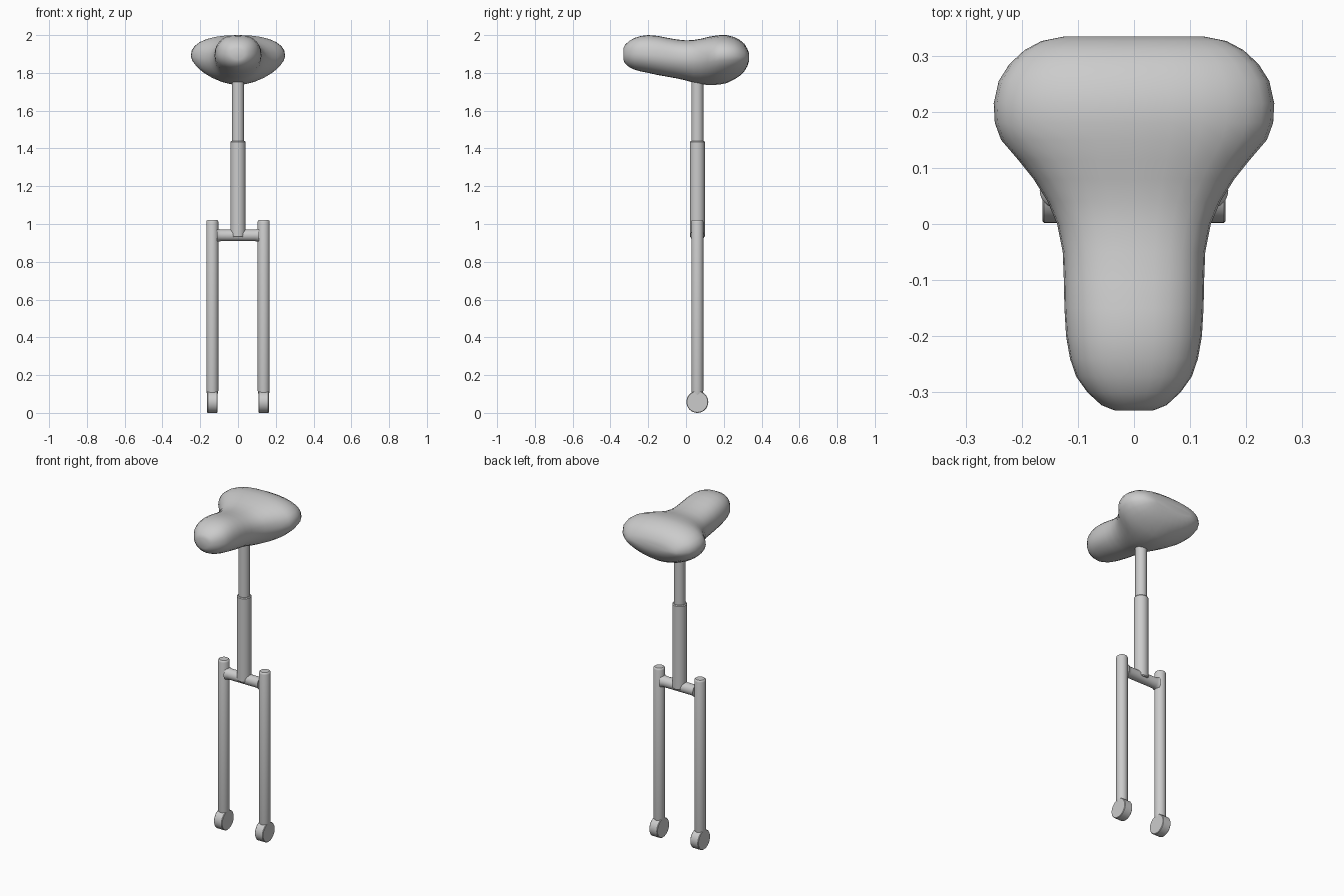
import bpy, bmesh
from math import sin, cos, pi
from mathutils import Matrix, Vector

if "Cube" in bpy.data.objects:
    bpy.data.objects.remove(bpy.data.objects["Cube"])

POST_Y = 0.06


def finish(name, bm, angle):
    bmesh.ops.recalc_face_normals(bm, faces=bm.faces)
    me = bpy.data.meshes.new(name)
    bm.to_mesh(me)
    bm.free()
    ob = bpy.data.objects.new(name, me)
    bpy.context.collection.objects.link(ob)
    bpy.ops.object.select_all(action='DESELECT')
    ob.select_set(True)
    bpy.context.view_layer.objects.active = ob
    bpy.ops.object.shade_smooth_by_angle(angle=angle)
    return ob


def loft(name, rings, angle=pi / 5):
    """Skin a list of closed point rings and cap both ends."""
    bm = bmesh.new()
    loops = [[bm.verts.new(p) for p in ring] for ring in rings]
    n = len(loops[0])
    for a, b in zip(loops, loops[1:]):
        for i in range(n):
            j = (i + 1) % n
            bm.faces.new((a[i], a[j], b[j], b[i]))
    bm.faces.new(loops[0])
    bm.faces.new(loops[-1])
    return finish(name, bm, angle)


def lathe(name, profile, origin, along_x=False, sides=32):
    """Turn (radius, distance) points around z, or around x."""
    m = Matrix.Translation(origin)
    if along_x:
        m = m @ Matrix.Rotation(pi / 2, 4, 'Y')
    rings = [[m @ Vector((r * cos(2 * pi * i / sides), r * sin(2 * pi * i / sides), t))
              for i in range(sides)] for r, t in profile]
    return loft(name, rings)


def power(v, n):
    return (abs(v) ** (2 / n)) * (1 if v >= 0 else -1)


def seat_ring(y, w, zb, zt, zc, n_low, sides=28):
    """Superellipse section, fuller on top than below."""
    ring = []
    for i in range(sides):
        a = 2 * pi * i / sides
        up = sin(a) >= 0
        n = min(2.4, n_low + 0.6) if up else n_low
        h = zt - zc if up else zc - zb
        ring.append((w * power(cos(a), n), y, zc + h * power(sin(a), n)))
    return ring


# Seat: y, half width, bottom, top, height of widest point, lower fullness
stations = [
    (-0.332, 0.035, 1.870, 1.930, 1.90, 2.0),
    (-0.323, 0.058, 1.850, 1.948, 1.90, 2.0),
    (-0.300, 0.083, 1.830, 1.970, 1.90, 2.0),
    (-0.272, 0.103, 1.817, 1.985, 1.90, 2.0),
    (-0.240, 0.114, 1.808, 1.995, 1.90, 2.0),
    (-0.200, 0.121, 1.800, 2.000, 1.895, 2.0),
    (-0.150, 0.124, 1.789, 1.996, 1.89, 2.0),
    (-0.100, 0.125, 1.780, 1.986, 1.885, 2.0),
    (-0.050, 0.127, 1.771, 1.977, 1.88, 1.95),
    (0.000, 0.137, 1.760, 1.972, 1.875, 1.9),
    (0.040, 0.154, 1.748, 1.974, 1.873, 1.85),
    (0.080, 0.179, 1.740, 1.981, 1.875, 1.8),
    (0.115, 0.207, 1.736, 1.990, 1.88, 1.75),
    (0.150, 0.237, 1.736, 1.996, 1.885, 1.7),
    (0.180, 0.248, 1.739, 2.000, 1.89, 1.7),
    (0.215, 0.250, 1.746, 2.000, 1.89, 1.7),
    (0.255, 0.241, 1.765, 1.990, 1.89, 1.75),
    (0.285, 0.222, 1.785, 1.974, 1.885, 1.8),
    (0.310, 0.195, 1.810, 1.953, 1.885, 1.9),
    (0.326, 0.165, 1.838, 1.925, 1.88, 2.0),
    (0.334, 0.125, 1.862, 1.903, 1.88, 2.0),
]
loft("seat", [seat_ring(*s) for s in stations], angle=pi / 2)

# Telescoping seat post and frame tube
lathe("seat_post", [(0.032, 1.40), (0.032, 1.80)], (0, POST_Y, 0))
lathe("frame_tube", [(0.036, 0.93), (0.040, 0.935), (0.040, 1.434),
                     (0.036, 1.439), (0.030, 1.439)], (0, POST_Y, 0))

# Fork crown with small flares where it meets the legs
crown = [(0.037, 0.112), (0.033, 0.104), (0.031, 0.092)]
lathe("fork_crown", [(r, -t) for r, t in crown] + [(r, t) for r, t in crown[::-1]],
      (0, POST_Y, 0.94), along_x=True)

# Fork legs and axle holders
for side, s in (("left", -1), ("right", 1)):
    x = 0.136 * s
    lathe(side + "_fork_leg", [(0.025, 0.075), (0.027, 0.095), (0.032, 0.118),
                               (0.032, 1.010), (0.030, 1.017), (0.025, 1.021)],
          (x, POST_Y, 0))
    lathe(side + "_axle_holder", [(0.055, -0.027), (0.058, -0.024),
                                  (0.058, 0.024), (0.055, 0.027)],
          (x, POST_Y, 0.058), along_x=True)
